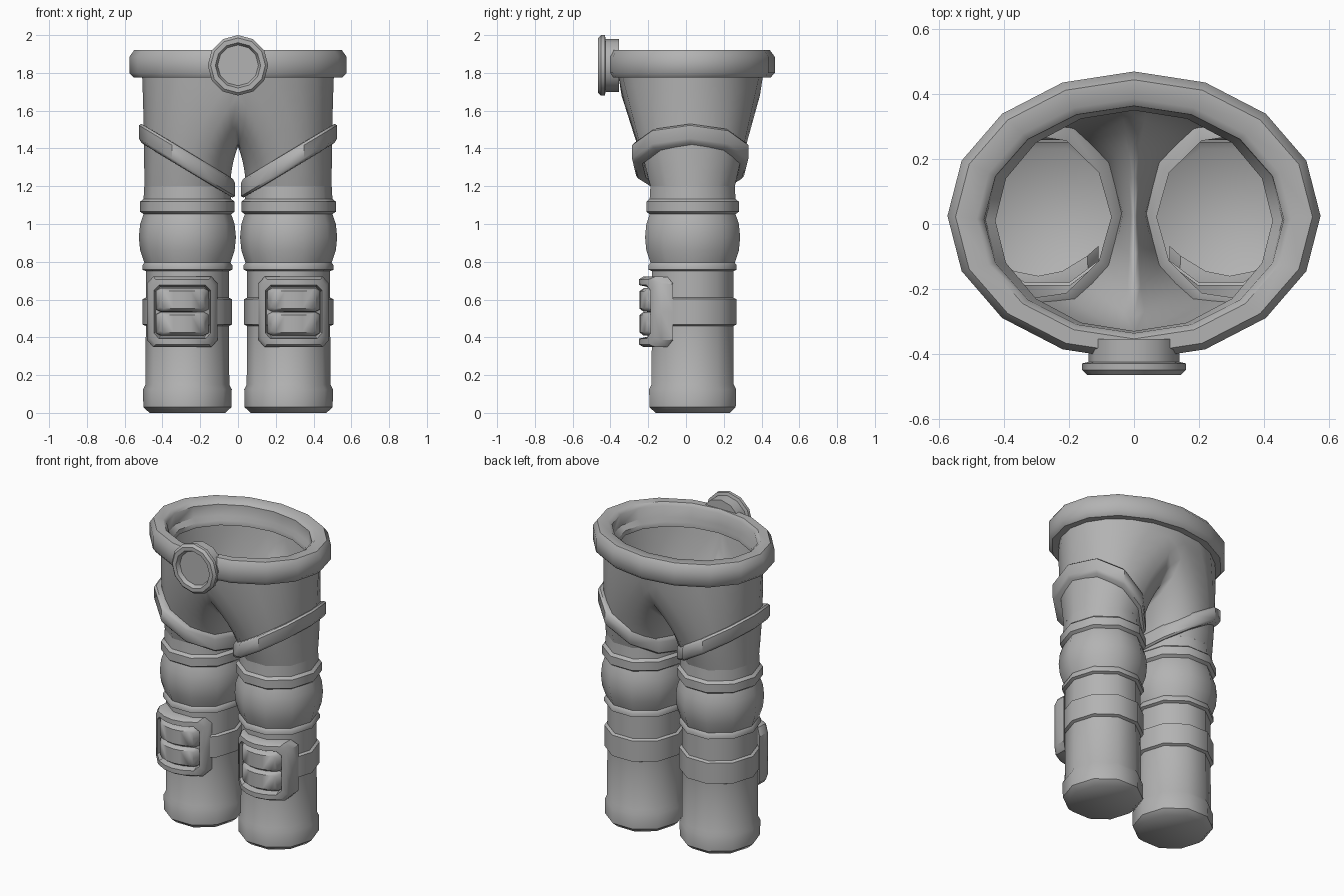
import bpy, bmesh, math
from math import sin, cos, pi, radians

if "Cube" in bpy.data.objects:
    bpy.data.objects.remove(bpy.data.objects["Cube"])

grey = bpy.data.materials.new("cloth_grey")
grey.diffuse_color = (0.45, 0.45, 0.45, 1)
grey.use_nodes = True
grey.node_tree.nodes["Principled BSDF"].inputs["Base Color"].default_value = grey.diffuse_color


def loft(name, rings, cap_first=False, cap_last=False, tube=False, mirror=False, angle=45):
    """Skin a list of equal closed rings; tube joins last ring to first."""
    bm = bmesh.new()
    vs = [[bm.verts.new(p) for p in ring] for ring in rings]
    n = len(vs[0])
    pairs = list(zip(vs, vs[1:])) + ([(vs[-1], vs[0])] if tube else [])
    for a, b in pairs:
        for i in range(n):
            j = (i + 1) % n
            bm.faces.new((a[i], a[j], b[j], b[i]))
    for ring, wanted in ((vs[0], cap_first), (vs[-1], cap_last)):
        if wanted:  # strips across the ring, so curved caps stay clean
            for i in range(n // 2):
                ids = [i, i + 1, n - i - 1, (n - i) % n]
                bm.faces.new([ring[k] for k in dict.fromkeys(ids)])
    bmesh.ops.recalc_face_normals(bm, faces=bm.faces)
    me = bpy.data.meshes.new(name)
    bm.to_mesh(me)
    bm.free()
    me.materials.append(grey)
    ob = bpy.data.objects.new(name, me)
    bpy.context.collection.objects.link(ob)
    bpy.ops.object.select_all(action='DESELECT')
    ob.select_set(True)
    bpy.context.view_layer.objects.active = ob
    bpy.ops.object.shade_smooth_by_angle(angle=radians(angle))
    if mirror:
        ob.modifiers.new("mirror", 'MIRROR').merge_threshold = 0.001
    return ob


def ellipse(n, cx, cy, rx, ry, z):
    return [(cx + rx * cos(2 * pi * i / n), cy + ry * sin(2 * pi * i / n), z) for i in range(n)]


LEG_X, LEG_Y = 0.268, 0.035

# legs with cuff, straps and knee bulge
leg_profile = [(.2, 0), (.233, .03), (.235, .125), (.222, .15), (.22, .46), (.237, .468),
               (.237, .602), (.22, .61), (.22, .75), (.238, .758), (.238, .782), (.228, .795),
               (.25, .86), (.257, .93), (.25, 1.0), (.232, 1.052), (.25, 1.065), (.25, 1.118),
               (.232, 1.133), (.228, 1.2)]
loft("legs", [ellipse(10, LEG_X, LEG_Y, r, r * 1.03, z) for r, z in leg_profile],
     cap_first=True, mirror=True)

# pelvis: each leg top blends into half the waist plus a U-shaped crotch seam
base = ellipse(10, LEG_X, LEG_Y, .228, .235, 1.2)
start, goal = [], []
for i in range(20):
    p, q = base[i // 2], base[(i // 2 + i % 2) % 10]
    start.append([(u + v) / 2 for u, v in zip(p, q)])
    a = 2 * pi * i / 20
    a = a - 2 * pi if a > pi else a
    if abs(a) <= pi / 2 + .001:
        goal.append((max(0, .508 * cos(a)), .025 + .385 * sin(a), 1.8))
    else:
        drop = abs(a) - pi / 2
        goal.append((0, .025 + math.copysign(.385 * cos(drop), a), 1.8 - .39 * sin(drop)))
rows = []
for k in range(9):
    t = k / 8
    rows.append([(s[0] + (g[0] - s[0]) * t * t, s[1] + (g[1] - s[1]) * t, s[2] + (g[2] - s[2]) * t)
                 for s, g in zip(start, goal)])
loft("pelvis", rows, mirror=True, angle=60)

# slanted thigh straps
strap = []
for off, dz in ((-.03, -.052), (.012, -.05), (.024, -.035), (.024, .035), (.012, .05), (-.03, .052)):
    ring = []
    for i in range(10):
        a = 2 * pi * i / 10
        x = .27 + (.23 + off) * cos(a)
        z = 1.335 + .6 * (x - .27)
        ry = .245 + (z - 1.2) * .25 + off
        ring.append((x, .022 + ry * 1.03 * sin(a), z + dz))
    strap.append(ring)
loft("thigh_straps", strap, tube=True, mirror=True)

# waistband
band = [(.49, .375, 1.775), (.55, .425, 1.775), (.575, .445, 1.8), (.575, .445, 1.885),
        (.55, .422, 1.92), (.485, .37, 1.92), (.462, .35, 1.9), (.458, .348, 1.83),
        (.427, .34, 1.805), (.427, .34, 1.775)]
loft("waistband", [ellipse(16, 0, .025 - (.575 - rx) * .1, rx, ry, z) for rx, ry, z in band],
     tube=True)

# round buckle with recessed face
buckle = [(.14, -.355), (.14, -.425), (.16, -.43), (.16, -.45), (.145, -.465), (.12, -.465), (.108, -.44)]
loft("buckle", [[(r * sin(2 * pi * i / 12), y, 1.84 + r * cos(2 * pi * i / 12)) for i in range(12)]
                for r, y in buckle], cap_first=True, cap_last=True, angle=35)

# knee pouches: rounded rectangles bent around the shin
quarter = [(1, 0), (1, .8), (.82, 1), (.4, 1)]
outline = (quarter + [(0, 1)] + [(-x, z) for x, z in quarter[:0:-1]] + [(-1, 0)]
           + [(-x, -z) for x, z in quarter[1:]] + [(0, -1)] + [(x, -z) for x, z in quarter[:0:-1]])


def pouch_part(name, cz, layers, cap_first=False):
    rings = [[(.295 + hw * x, y + 2.7 * (hw * x) ** 2, cz + hh * z) for x, z in outline]
             for hw, hh, y in layers]
    loft(name, rings, cap_first=cap_first, cap_last=True, mirror=True, angle=40)


pouch_part("pouch_frames", .535, [(.185, .185, -.16), (.187, .187, -.225), (.172, .172, -.25),
                                  (.15, .142, -.25), (.142, .132, -.205)], cap_first=True)
for name, cz in (("pouch_lower_pads", .472), ("pouch_upper_pads", .598)):
    pouch_part(name, cz, [(.14, .063, -.19), (.138, .062, -.225), (.118, .046, -.246)])
